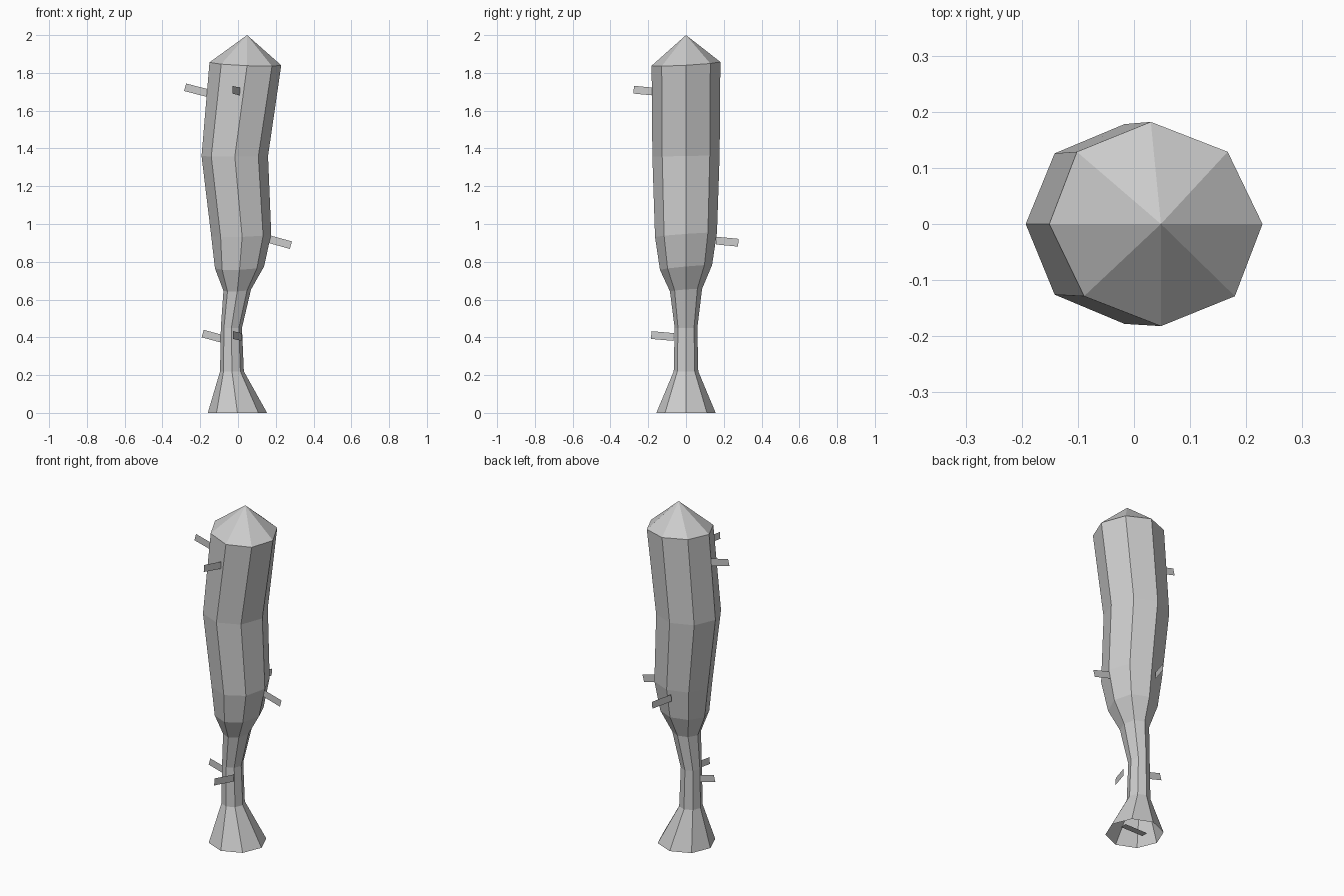
import bpy, bmesh, math
from mathutils import Vector

if "Cube" in bpy.data.objects:
    bpy.data.objects.remove(bpy.data.objects["Cube"])

SIDES = 8


def finish(name, bm):
    mesh = bpy.data.meshes.new(name)
    bm.to_mesh(mesh)
    bm.free()
    obj = bpy.data.objects.new(name, mesh)
    bpy.context.collection.objects.link(obj)
    return obj


# Trunk rings: centre x, z, radius in x, radius in y, tilt along x, tilt along y, shear
RINGS = [
    (-0.003, 0.00, 0.157, 0.157, 0, 0, 0),
    (-0.032, 0.22, 0.063, 0.065, 0, 0, 0),
    (-0.035, 0.45, 0.056, 0.060, 0, 0, 0),
    (-0.004, 0.65, 0.073, 0.085, 0.05, 0.08, 0),
    (0.008, 0.77, 0.130, 0.138, 0.04, 0.09, 0),
    (0.017, 0.943, 0.159, 0.164, 0.03, 0.07, -0.03),
    (-0.017, 1.36, 0.176, 0.178, 0, 0.02, 0),
    (0.039, 1.848, 0.190, 0.182, -0.04, 0.055, -0.05),
]
APEX = (0.048, 0, 2.0)

# Trunk: lofted octagon, open at the bottom, pointed at the top
bm = bmesh.new()
loops = []
for cx, z, rx, ry, tx, ty, shear in RINGS:
    loop = []
    for i in range(SIDES):
        a = 2 * math.pi * i / SIDES
        dx, dy = rx * math.cos(a), ry * math.sin(a)
        loop.append(bm.verts.new((cx + dx + shear * dy, dy, z + tx * dx + ty * dy)))
    loops.append(loop)
for low, high in zip(loops, loops[1:]):
    for i in range(SIDES):
        j = (i + 1) % SIDES
        bm.faces.new((low[i], low[j], high[j], high[i]))
tip = bm.verts.new(APEX)
for i in range(SIDES):
    bm.faces.new((loops[-1][i], loops[-1][(i + 1) % SIDES], tip))
finish("trunk", bm)


def strip(name, start, end, across):
    """Flat rectangular strip between two points."""
    start, end, half = Vector(start), Vector(end), Vector(across) / 2
    bm = bmesh.new()
    bm.faces.new([bm.verts.new(p) for p in
                  (start - half, end - half, end + half, start + half)])
    finish(name, bm)


def twig(name, start, end):
    """Upright strip, square to its own slope."""
    d = (Vector(end) - Vector(start)).normalized()
    side = d.cross(Vector((0, 0, 1))).normalized()
    strip(name, start, end, side.cross(d) * 0.041)


# Twigs: one pair on each height
twig("upper_left_twig", (-0.157, 0, 1.692), (-0.28, 0, 1.724))
twig("upper_front_twig", (0.014, -0.16, 1.700), (-0.029, -0.277, 1.711))
twig("middle_right_twig", (0.157, 0, 0.922), (0.28, 0, 0.888))
twig("middle_back_twig", (-0.016, 0.16, 0.912), (0.028, 0.277, 0.901))
twig("lower_left_twig", (-0.066, 0, 0.387), (-0.187, 0, 0.420))
twig("lower_front_twig", (0.018, -0.066, 0.402), (-0.026, -0.184, 0.412))

# Loose flat twig inside the hollow base
strip("base_twig", (-0.075, 0, 0.02), (0.075, 0, 0.02), (0, 0.04, 0))
